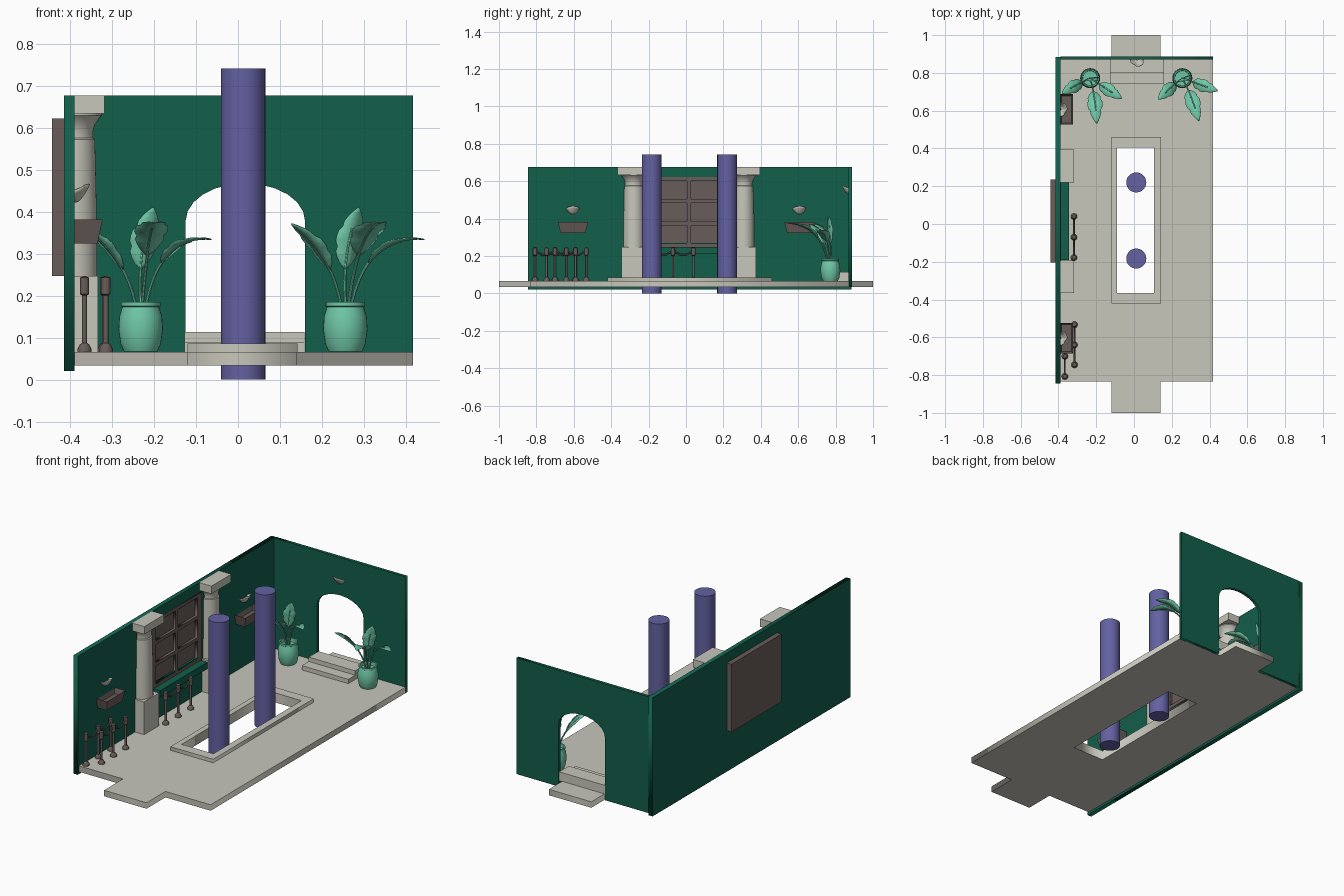
import bpy, bmesh
from math import sin, cos, pi, radians
from mathutils import Matrix, Vector

if "Cube" in bpy.data.objects:
    bpy.data.objects.remove(bpy.data.objects["Cube"])


def material(name, rgb):
    m = bpy.data.materials.new(name)
    m.diffuse_color = (*rgb, 1)
    m.use_nodes = True
    m.node_tree.nodes["Principled BSDF"].inputs["Base Color"].default_value = m.diffuse_color
    return m


STONE = material("stone", (0.58, 0.57, 0.50))
GREEN = material("green_wall", (0.006, 0.113, 0.07))
BLUE = material("blue", (0.125, 0.12, 0.36))
BROWN = material("brown", (0.14, 0.108, 0.1))
MINT = material("mint", (0.16, 0.58, 0.39))
FRONT_XZ = Matrix.Rotation(pi / 2, 4, 'X')
SIDE_YZ = Matrix(((0, 0, 1, 0), (1, 0, 0, 0), (0, 1, 0, 0), (0, 0, 0, 1)))


def add(name, me, mat, smooth=False):
    me.materials.clear()
    me.materials.append(mat)
    if smooth:
        me.shade_smooth()
        me.set_sharp_from_angle(angle=radians(35))
    ob = bpy.data.objects.new(name, me)
    bpy.context.collection.objects.link(ob)
    return ob


def from_bm(name, bm, mat, smooth=False, normals=True):
    if normals:
        bmesh.ops.recalc_face_normals(bm, faces=bm.faces)
    me = bpy.data.meshes.new(name)
    bm.to_mesh(me)
    bm.free()
    return add(name, me, mat, smooth)


def put_box(bm, x0, x1, y0, y1, z0, z1):
    m = Matrix.Translation(((x0 + x1) / 2, (y0 + y1) / 2, (z0 + z1) / 2)) @ \
        Matrix.Diagonal((x1 - x0, y1 - y0, z1 - z0, 1))
    return bmesh.ops.create_cube(bm, size=1, matrix=m)['verts']


def boxes(name, mat, *dims):
    bm = bmesh.new()
    for d in dims:
        put_box(bm, *d)
    return from_bm(name, bm, mat)


def from_curve(name, cu, mat, matrix=Matrix(), smooth=False):
    ob = bpy.data.objects.new(name, cu)
    me = bpy.data.meshes.new_from_object(ob)
    bpy.data.objects.remove(ob)
    me.transform(matrix)
    return add(name, me, mat, smooth)


def plate(name, mat, outlines, a, b, matrix=Matrix()):
    """Filled outline (later outlines are holes), extruded from a to b."""
    cu = bpy.data.curves.new(name, 'CURVE')
    cu.dimensions, cu.fill_mode, cu.extrude = '2D', 'BOTH', (b - a) / 2
    for pts in outlines:
        s = cu.splines.new('POLY')
        s.points.add(len(pts) - 1)
        for p, q in zip(s.points, pts):
            p.co = (*q, 0, 1)
        s.use_cyclic_u = True
    return from_curve(name, cu, mat, matrix @ Matrix.Translation((0, 0, (a + b) / 2)))


def tube(name, mat, paths, r):
    cu = bpy.data.curves.new(name, 'CURVE')
    cu.dimensions, cu.bevel_depth, cu.bevel_resolution = '3D', r, 2
    cu.use_fill_caps = True
    for pts in paths:
        s = cu.splines.new('POLY')
        s.points.add(len(pts) - 1)
        for p, q in zip(s.points, pts):
            p.co = (*q, 1)
    return from_curve(name, cu, mat, smooth=True)


def lathe(name, mat, profile, x, y, arc=2 * pi, start=0, n=32):
    bm = bmesh.new()
    vs = [bm.verts.new((r * cos(start), r * sin(start), z)) for r, z in profile]
    es = [bm.edges.new(e) for e in zip(vs, vs[1:])]
    bmesh.ops.spin(bm, geom=vs + es, cent=(0, 0, 0), axis=(0, 0, 1), angle=arc, steps=n)
    bmesh.ops.remove_doubles(bm, verts=bm.verts, dist=1e-5)
    bmesh.ops.translate(bm, verts=bm.verts, vec=(x, y, 0))
    return from_bm(name, bm, mat, True)


def rect(x0, x1, y0, y1):
    return [(x0, y0), (x1, y0), (x1, y1), (x0, y1)]


# Floor with landings at both ends, an open pool and its raised rim
pool = rect(-0.09, 0.105, -0.365, 0.405)
plate("floor", STONE, [[(-0.392, -0.835), (-0.12, -0.835), (-0.12, -1), (0.14, -1), (0.14, -0.835),
      (0.417, -0.835), (0.417, 0.872), (0.14, 0.872), (0.14, 1), (-0.12, 1), (-0.12, 0.872),
      (-0.392, 0.872)], pool], 0.033, 0.066)
plate("pool_rim", STONE, [rect(-0.12, 0.142, -0.42, 0.46), pool], 0.066, 0.086)
boxes("arch_steps", STONE, (-0.127, 0.158, 0.74, 0.885, 0.064, 0.09),
      (-0.127, 0.158, 0.80, 0.885, 0.09, 0.114))

# Side wall with panel opening, back wall with arch
plate("side_wall", GREEN, [rect(-0.845, 0.885, 0.02, 0.677), rect(-0.17, 0.20, 0.27, 0.60)],
      -0.415, -0.39, SIDE_YZ)
arch = [(0.0175 + 0.1425 * cos(pi * i / 12), 0.378 + 0.09 * sin(pi * i / 12)) for i in range(13)]
plate("back_wall", GREEN, [[(0.417, 0.033), (0.417, 0.677), (-0.39, 0.677), (-0.39, 0.033),
      (-0.125, 0.033)] + arch[::-1] + [(0.16, 0.033)]], -0.887, -0.87, FRONT_XZ)

# Panelled window: backing board plus a frame around two by three panes
boxes("window_board", BROWN, (-0.443, -0.40, -0.204, 0.235, 0.247, 0.622))
panes = [rect(y, y + 0.17, z, z + 0.1) for y in (-0.165, 0.026) for z in (0.264, 0.384, 0.504)]
plate("window_frame", BROWN, [rect(-0.204, 0.235, 0.247, 0.622)] + panes, -0.40, -0.386, SIDE_YZ)
boxes("bench", GREEN, (-0.392, -0.345, -0.19, 0.225, 0.21, 0.247))

# Tall round columns standing in the pool
for y in (-0.183, 0.22):
    lathe("pool_column", BLUE, [(0, 0), (0.053, 0), (0.053, 0.742), (0, 0.742)], 0.012, y, n=40)

# Half columns on pedestals against the side wall
for y in (-0.279, 0.308):
    boxes("pedestal", STONE, (-0.392, -0.334, y - 0.066, y + 0.066, 0.064, 0.247))
    lathe("half_column", STONE, [(0, 0.245), (0.056, 0.247), (0.055, 0.4), (0.051, 0.573),
          (0.046, 0.576), (0.046, 0.59), (0.05, 0.606), (0.06, 0.622), (0.068, 0.63), (0.068, 0.637),
          (0, 0.637)], -0.392, y, pi, -pi / 2, 20)
    boxes("capital", STONE, (-0.392, -0.318, y - 0.087, y + 0.087, 0.634, 0.677))


# Scalloped shell lamp opening upward, facing +x before turning
def shell(name, loc, turn):
    bm = bmesh.new()
    rows = []
    for k in range(7):
        t = k / 6
        ring = []
        for i in range(25):
            a = -pi / 2 + pi * i / 24
            r = 0.004 + 0.032 * t * (1 - 0.2 * t * abs(sin(1.5 * (a + pi / 2))) ** 6)
            lift = 0.042 * t ** 1.6 * (0.65 + 0.35 * cos(a))
            ring.append(bm.verts.new((r * cos(a), r * sin(a), lift)))
        rows.append(ring)
    for p, q in zip(rows, rows[1:]):
        for i in range(24):
            bm.faces.new((p[i], q[i], q[i + 1], p[i + 1]))
    bmesh.ops.transform(bm, verts=bm.verts, matrix=Matrix.Translation(loc) @ Matrix.Rotation(turn, 4, 'Z'))
    ob = from_bm(name, bm, STONE, True, normals=False)
    mod = ob.modifiers.new("thickness", 'SOLIDIFY')
    mod.thickness = 0.003


# Wall basins, tapering down and hollowed on top
for y in (-0.604, 0.607):
    bm = bmesh.new()
    for v in put_box(bm, -0.392, -0.323, y - 0.081, y + 0.081, 0.324, 0.382):
        if v.co.z < 0.35:
            v.co.y = y + (v.co.y - y) * 0.82
            if v.co.x > -0.36:
                v.co.x -= 0.012
    bm.normal_update()
    top = max(bm.faces, key=lambda f: f.normal.z)
    bmesh.ops.inset_region(bm, faces=[top], thickness=0.013)
    bmesh.ops.translate(bm, verts=top.verts, vec=(0, 0, -0.03))
    from_bm("wall_basin", bm, BROWN)
    shell("wall_shell", (-0.391, y, 0.425), 0)
shell("arch_shell", (0.0175, 0.871, 0.535), -pi / 2)


# Stanchions with sagging ropes
def barrier(x, ys):
    for y in ys:
        lathe("barrier_post", BROWN, [(0, 0.065), (0.017, 0.065), (0.017, 0.072), (0.011, 0.084),
              (0.006, 0.087), (0.006, 0.2), (0.011, 0.204), (0.011, 0.243), (0, 0.247)], x, y, n=16)
    tube("barrier_rope", BROWN, [[(x, a + (b - a) * i / 10, 0.236 - 0.13 * (i / 10) * (1 - i / 10))
         for i in range(11)] for a, b in zip(ys, ys[1:])], 0.0045)


barrier(-0.318, (-0.178, -0.07, 0.04))
barrier(-0.315, (-0.745, -0.64, -0.533))
barrier(-0.366, (-0.807, -0.70, -0.59))


# Potted plants: each leaf is a stem and a folded blade along a curve
def plant(x, y, turn):
    lathe("plant_pot", MINT, [(0, 0.067), (0.04, 0.067), (0.048, 0.085), (0.053, 0.12), (0.051, 0.15),
          (0.044, 0.173), (0.047, 0.175), (0.047, 0.185), (0.04, 0.185), (0.039, 0.165), (0, 0.165)], x, y)
    rot = Matrix.Translation((x, y, 0)) @ Matrix.Rotation(turn, 4, 'Z')
    stems = []
    bm = bmesh.new()
    # control point, tip, half width
    for c, e, w in (((-0.03, -0.015, 0.30), (-0.14, -0.095, 0.372), 0.035),
                    ((0.025, -0.05, 0.37), (0.06, -0.235, 0.375), 0.04),
                    ((0.04, -0.02, 0.345), (0.178, -0.09, 0.335), 0.034),
                    ((-0.012, 0.005, 0.29), (0.03, -0.01, 0.41), 0.035)):
        c, e = Vector(c), Vector(e)
        s = Vector((e.x * 0.06, e.y * 0.06, 0.16))
        curve = [s * (1 - t) ** 2 + c * 2 * t * (1 - t) + e * t * t for t in (i / 20 for i in range(21))]
        stems.append([rot @ p for p in curve[:17]])
        flat = Vector((e.x, e.y, 0)).normalized()
        if e.length < 0.42 and abs(e.x) < 0.05 and abs(e.y) < 0.05:
            flat = Vector((0.35, -0.94, 0))
        side = Vector((-flat.y, flat.x, 0))
        rows = []
        for i in range(8, 21):
            u = (i - 8) / 12
            h = w * max(sin(pi * u ** 0.85), 0.02) ** 0.75 * (0.84 if i in (12, 16) else 1)
            up = Vector((0, 0, 0.2 * h))
            rows.append([bm.verts.new(rot @ p) for p in
                         (curve[i] - side * h + up, curve[i], curve[i] + side * h + up)])
        for p, q in zip(rows, rows[1:]):
            for k in (0, 1):
                bm.faces.new((p[k], q[k], q[k + 1], p[k + 1]))
    ob = from_bm("plant_leaves", bm, MINT, True, normals=False)
    ob.modifiers.new("thickness", 'SOLIDIFY').thickness = 0.002
    tube("plant_stems", MINT, stems, 0.004)


plant(-0.232, 0.772, radians(-6))
plant(0.256, 0.772, radians(7))
